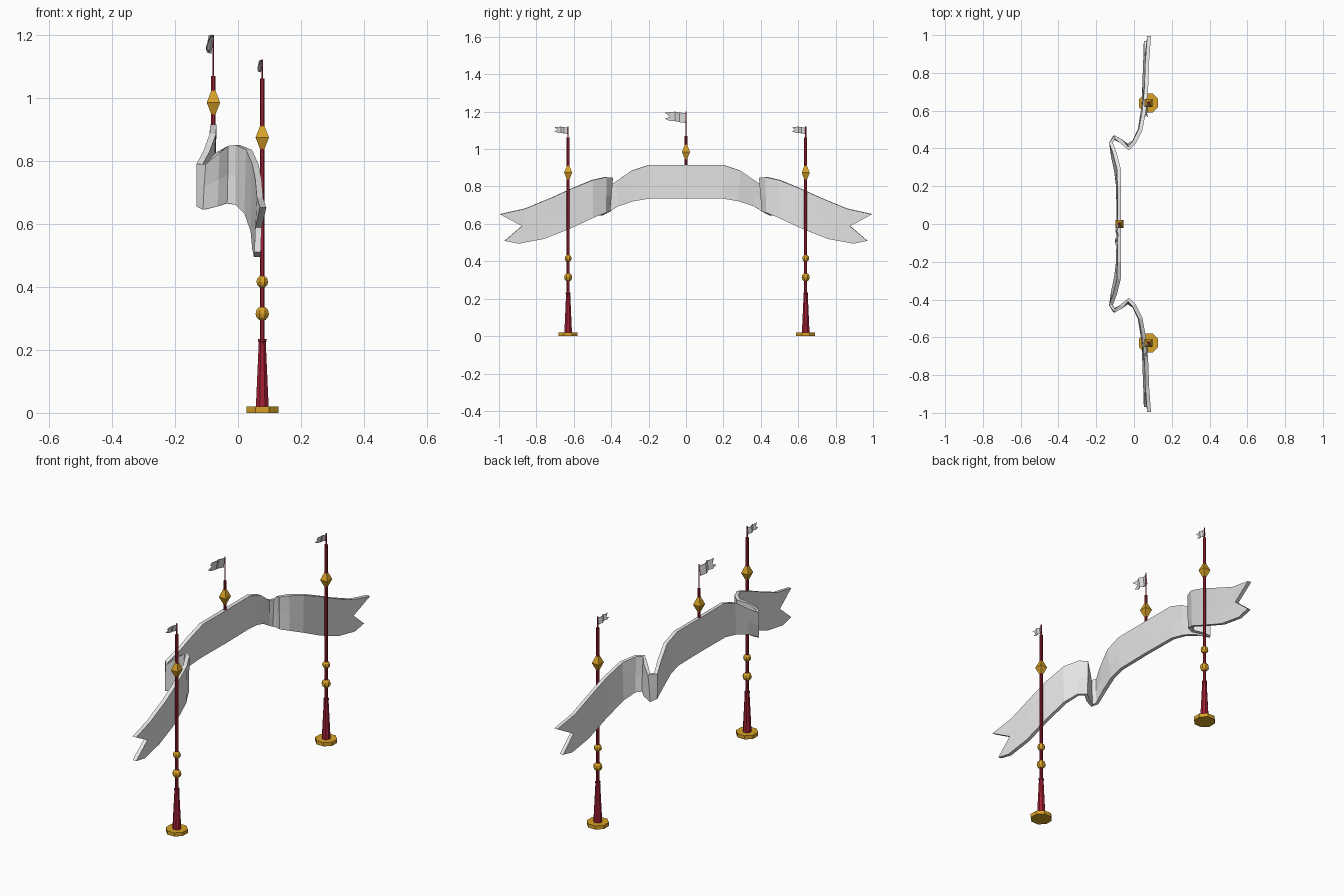
import bpy, bmesh, math
from mathutils import Vector

if "Cube" in bpy.data.objects:
    bpy.data.objects.remove(bpy.data.objects["Cube"])


def material(name, rgb):
    m = bpy.data.materials.new(name)
    m.diffuse_color = (*rgb, 1)
    m.use_nodes = True
    m.node_tree.nodes["Principled BSDF"].inputs["Base Color"].default_value = m.diffuse_color
    return m


CLOTH = material("white cloth", (0.8, 0.8, 0.8))
GOLD = material("gold", (0.68, 0.36, 0.02))
RED = material("dark red", (0.36, 0.015, 0.035))


def finish(bm, name, mat):
    bmesh.ops.recalc_face_normals(bm, faces=bm.faces)
    me = bpy.data.meshes.new(name)
    bm.to_mesh(me)
    bm.free()
    me.materials.append(mat)
    ob = bpy.data.objects.new(name, me)
    bpy.context.collection.objects.link(ob)
    return ob


def lathe(name, mat, x, y, profile, sides=8):
    """Stack of (radius, z) rings; a zero radius makes a point."""
    bm = bmesh.new()
    rings = []
    for r, z in profile:
        if r == 0:
            rings.append([bm.verts.new((x, y, z))])
            continue
        rings.append([bm.verts.new((x + r * math.cos(a), y + r * math.sin(a), z))
                      for a in (2 * math.pi * (i + 0.5) / sides for i in range(sides))])
    for lo, hi in zip(rings, rings[1:]):
        for i in range(sides):
            j = (i + 1) % sides
            if len(lo) == 1:
                bm.faces.new((lo[0], hi[j], hi[i]))
            elif len(hi) == 1:
                bm.faces.new((lo[i], lo[j], hi[0]))
            else:
                bm.faces.new((lo[i], lo[j], hi[j], hi[i]))
    for ring in (rings[0], rings[-1]):
        if len(ring) > 1:
            bm.faces.new(ring)
    return finish(bm, name, mat)


def ball(name, x, y, z, r):
    angles = [math.pi * i / 6 for i in range(7)]
    prof = [(0 if i in (0, 6) else r * math.sin(a), z - r * math.cos(a))
            for i, a in enumerate(angles)]
    lathe(name, GOLD, x, y, prof)


def diamond(name, x, y, z):
    lathe(name, GOLD, x, y, [(0, z - 0.055), (0.03, z), (0, z + 0.055)], 4)


def strip(bm, rows):
    """Quads between columns of three points (top, middle, bottom)."""
    cols = [[bm.verts.new(p) for p in row] for row in rows]
    for a, b in zip(cols, cols[1:]):
        for k in range(2):
            bm.faces.new((a[k], a[k + 1], b[k + 1], b[k]))
    return cols


def tails(bm, col, top, bottom):
    """Swallow tail: two points with the notch at the column's middle."""
    bm.faces.new((col[0], col[1], bm.verts.new(top)))
    bm.faces.new((col[1], col[2], bm.verts.new(bottom)))


def thicken(ob, t):
    s = ob.modifiers.new("thickness", "SOLIDIFY")
    s.thickness = t
    s.offset = 0


def flag(name, x, y, z, s):
    """Rippled pennant flying toward -y, hung from its top corner."""
    bm = bmesh.new()
    rows = []
    for dx, dy, t, b in [(0, 0, -0.008, -0.06), (-0.012, -0.035, -0.005, -0.056),
                         (-0.004, -0.06, 0, -0.05), (-0.014, -0.085, -0.003, -0.05)]:
        rows.append([Vector((x, y, z)) + s * Vector((dx + lean, dy, h))
                     for h, lean in ((t, 0), ((t + b) / 2, -0.004), (b, -0.008))])
    cols = strip(bm, rows)
    p = Vector((x, y, z))
    tails(bm, cols[-1], p + s * Vector((-0.008, -0.112, -0.006)),
          p + s * Vector((-0.022, -0.112, -0.038)))
    thicken(finish(bm, name, CLOTH), 0.003)


# Side posts
for side, y in (("left", -0.63), ("right", 0.64)):
    x = 0.077
    lathe(side + "_base", GOLD, x, y, [(0.055, 0), (0.055, 0.02)])
    lathe(side + "_tapered_foot", RED, x, y,
          [(0.022, 0.02), (0.012, 0.225), (0.014, 0.227), (0.014, 0.234)])
    lathe(side + "_pole", RED, x, y, [(0.0085, 0.2), (0.0085, 1.062)])
    lathe(side + "_mast", RED, x, y, [(0.003, 1.06), (0.003, 1.122)], 6)
    ball(side + "_lower_ball", x, y, 0.315, 0.023)
    ball(side + "_upper_ball", x, y, 0.416, 0.02)
    diamond(side + "_diamond", x, y, 0.874)
    flag(side + "_flag", x, y, 1.12, 0.65)

# Centre finial
lathe("centre_pole", RED, -0.078, 0, [(0.0075, 0.90), (0.0075, 1.07)])
lathe("centre_mast", RED, -0.078, 0, [(0.003, 1.065), (0.003, 1.2)], 6)
diamond("centre_diamond", -0.078, 0, 0.985)
flag("centre_flag", -0.078, 0, 1.2, 1.0)

# Folded ribbon: top edge and bottom edge stations for one half
HALF = [((-0.078, 0, 0.915), (-0.082, 0, 0.735)),
        ((-0.078, 0.2, 0.915), (-0.085, 0.2, 0.735)),
        ((-0.08, 0.29, 0.885), (-0.095, 0.28, 0.722)),
        ((-0.10, 0.37, 0.83), (-0.112, 0.36, 0.695)),
        ((-0.122, 0.43, 0.79), (-0.122, 0.43, 0.655)),
        ((-0.102, 0.46, 0.79), (-0.108, 0.455, 0.645)),
        ((-0.065, 0.435, 0.825), (-0.07, 0.44, 0.655)),
        ((-0.03, 0.40, 0.847), (-0.035, 0.415, 0.665)),
        ((0.0, 0.43, 0.85), (0.0, 0.435, 0.66)),
        ((0.035, 0.50, 0.835), (0.03, 0.50, 0.632)),
        ((0.055, 0.61, 0.79), (0.05, 0.62, 0.575)),
        ((0.065, 0.72, 0.74), (0.055, 0.76, 0.52)),
        ((0.07, 0.86, 0.682), (0.06, 0.895, 0.495))]


def column(t, b, sign):
    t, b = Vector(t), Vector(b)
    m = (t + b) / 2
    for v in (t, m, b):
        v.y *= sign
    return t, m, b


bm = bmesh.new()
rows = [column(t, b, -1) for t, b in HALF[:0:-1]] + [column(t, b, 1) for t, b in HALF]
cols = strip(bm, rows)
for col, sign in ((cols[0], -1), (cols[-1], 1)):
    tails(bm, col, (0.08, sign * 0.995, 0.652), (0.062, sign * 0.97, 0.51))
thicken(finish(bm, "ribbon_banner", CLOTH), 0.02)
